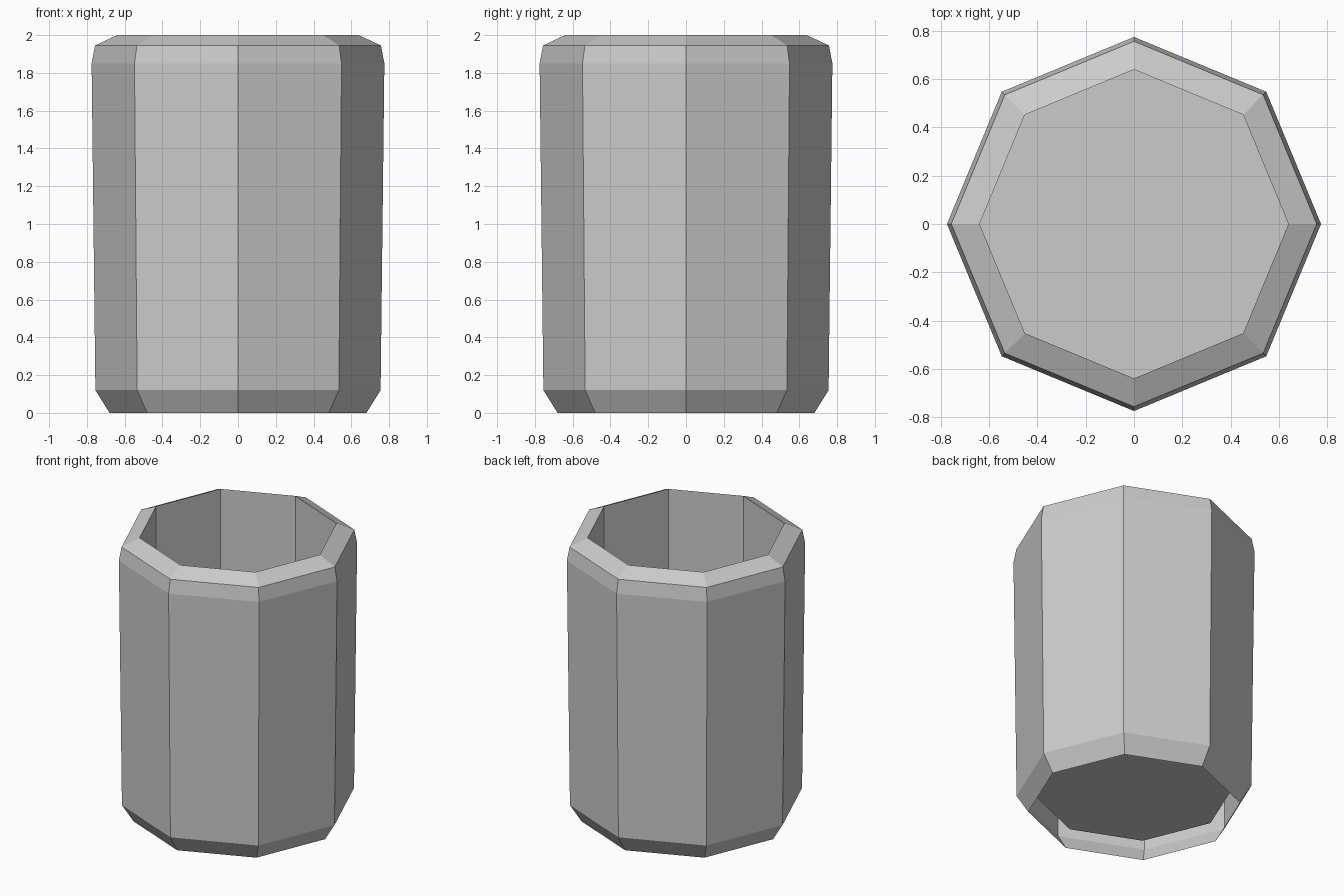
import bpy
import bmesh
from math import cos, sin, pi

SIDES = 8

cube = bpy.data.objects.get("Cube")
if cube:
    bpy.data.objects.remove(cube, do_unlink=True)

grey = bpy.data.materials.new("plain_grey")
grey.use_nodes = True
colour = (0.6, 0.6, 0.6, 1.0)
grey.diffuse_color = colour
grey.node_tree.nodes["Principled BSDF"].inputs["Base Color"].default_value = colour


def turn_profile(name, profile, floor=False):
    """Turn a (radius, height) profile into a faceted shell about z."""
    bm = bmesh.new()
    rings = [[bm.verts.new((r * cos(2 * pi * i / SIDES),
                            r * sin(2 * pi * i / SIDES), z))
              for i in range(SIDES)] for r, z in profile]
    for low, high in zip(rings, rings[1:]):
        for i in range(SIDES):
            j = (i + 1) % SIDES
            bm.faces.new((low[i], low[j], high[j], high[i]))
    if floor:
        bm.faces.new(rings[-1])
    mesh = bpy.data.meshes.new(name)
    bm.to_mesh(mesh)
    bm.free()
    mesh.materials.append(grey)
    obj = bpy.data.objects.new(name, mesh)
    bpy.context.collection.objects.link(obj)
    return obj


# Outer wall: bevelled foot, slightly flared side, rounded shoulder and rim
turn_profile("outer_wall", [(0.68, 0), (0.755, 0.12), (0.775, 1.85),
                            (0.757, 1.945), (0.64, 2.0)])

# Straight inner wall, closed by a floor raised above the open foot
turn_profile("inner_wall_and_floor", [(0.64, 2.0), (0.64, 0.12)], floor=True)
